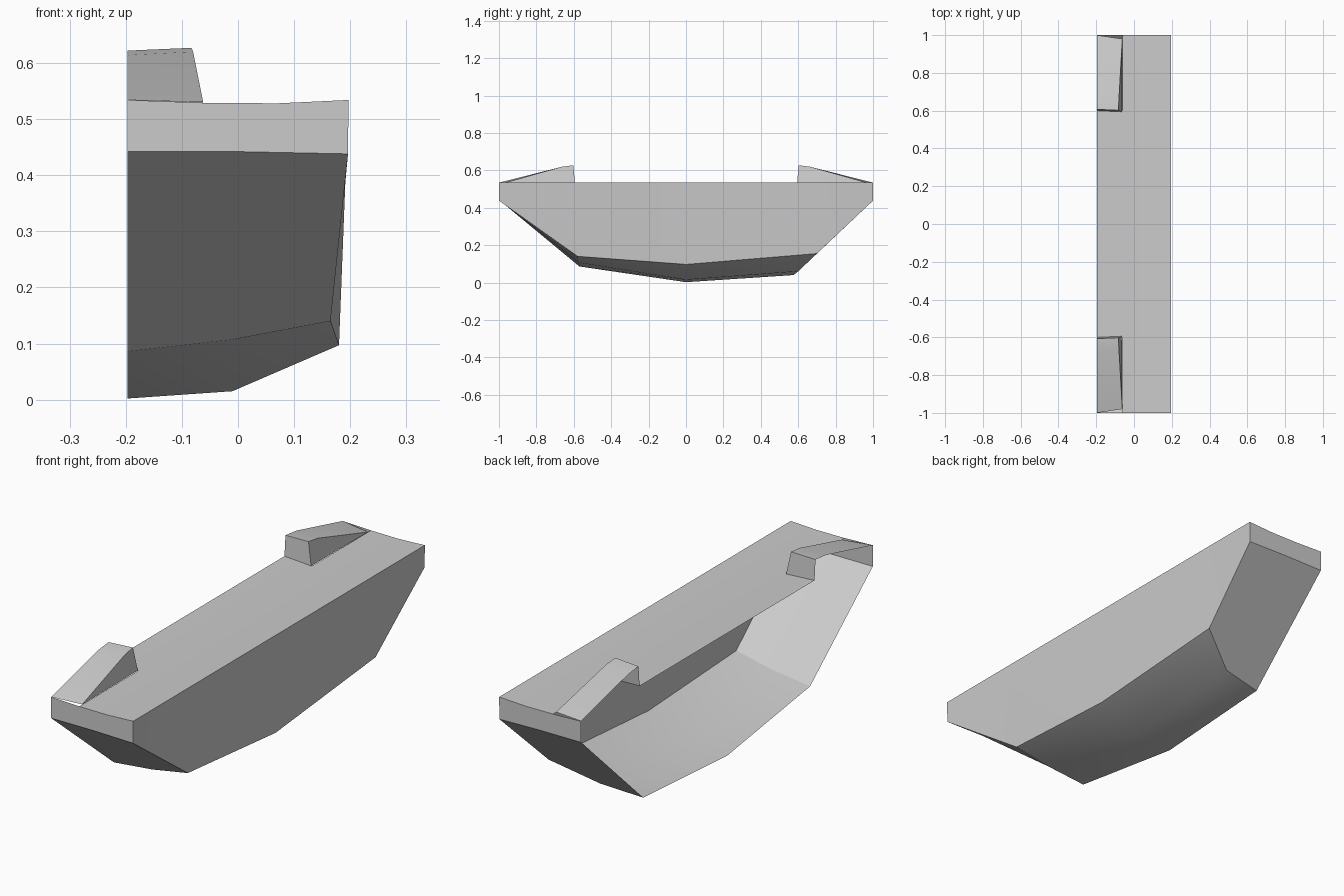
import bpy, bmesh, math

cube = bpy.data.objects.get("Cube")
if cube:
    bpy.data.objects.remove(cube, do_unlink=True)

grey = bpy.data.materials.new("plain grey")
grey.use_nodes = True
colour = (0.6, 0.6, 0.6, 1)
grey.diffuse_color = colour
grey.node_tree.nodes["Principled BSDF"].inputs["Base Color"].default_value = colour


def finish(name, bm):
    """Turn a bmesh into a smooth object with sharp creases."""
    bmesh.ops.recalc_face_normals(bm, faces=bm.faces)
    mesh = bpy.data.meshes.new(name)
    bm.to_mesh(mesh)
    bm.free()
    mesh.materials.append(grey)
    obj = bpy.data.objects.new(name, mesh)
    bpy.context.collection.objects.link(obj)
    bpy.ops.object.select_all(action='DESELECT')
    obj.select_set(True)
    bpy.context.view_layer.objects.active = obj
    bpy.ops.object.shade_smooth_by_angle(angle=math.radians(30))


# Half hull, open along its inner side
bm = bmesh.new()
deck_profile = [(-0.197, 0.534), (-0.062, 0.529), (0.07, 0.528), (0.197, 0.534)]
deck = [[bm.verts.new((x, y, z)) for x, z in deck_profile]
        for y in (-1, -0.6, 0, 0.6, 1)]

# Bottom stations, each running keel, middle, chine
stations = [
    [(-0.197, -1, 0.442), (0, -1, 0.442), (0.196, -1, 0.438)],
    [(-0.197, -0.57, 0.086), (-0.01, -0.575, 0.107), (0.165, -0.58, 0.14)],
    [(-0.197, 0, 0.002), (-0.01, 0, 0.015), (0.18, 0, 0.097)],
    [(-0.197, 0.575, 0.04), (-0.01, 0.6, 0.06), (0.17, 0.7, 0.155)],
    [(-0.197, 1, 0.442), (0, 1, 0.442), (0.196, 1, 0.438)],
]
bottom = [[bm.verts.new(p) for p in row] for row in stations]

for rows in (deck, bottom):
    for j, (a, b) in enumerate(zip(rows, rows[1:])):
        for i in range(len(a) - 1):
            # The deck is cut away beneath the raised end blocks
            if rows is deck and i == 0 and j in (0, 3):
                continue
            bm.faces.new((a[i], a[i + 1], b[i + 1], b[i]))

# Outer side and the two upright end bands
for j in range(4):
    bm.faces.new((deck[j][-1], deck[j + 1][-1], bottom[j + 1][-1], bottom[j][-1]))
for j in (0, -1):
    bm.faces.new(deck[j] + bottom[j][::-1])
finish("half_hull", bm)

# Wedge blocks on the deck at each end, hollow on the inner side
for name, s in (("front_wedge", 1), ("back_wedge", -1)):
    bm = bmesh.new()

    def v(x, y, z):
        return bm.verts.new((x, y * s, z))

    tip_in, tip_out = v(-0.197, -1, 0.534), v(-0.062, -0.98, 0.53)
    ridge_in, ridge_out = v(-0.197, -0.68, 0.614), v(-0.08, -0.66, 0.62)
    top_in, top_out = v(-0.197, -0.607, 0.622), v(-0.083, -0.602, 0.627)
    base_in, base_out = v(-0.197, -0.6, 0.534), v(-0.065, -0.594, 0.529)
    bm.faces.new((tip_in, tip_out, ridge_out, ridge_in))
    bm.faces.new((ridge_in, ridge_out, top_out, top_in))
    bm.faces.new((top_in, top_out, base_out, base_in))
    bm.faces.new((tip_out, base_out, top_out, ridge_out))
    finish(name, bm)
